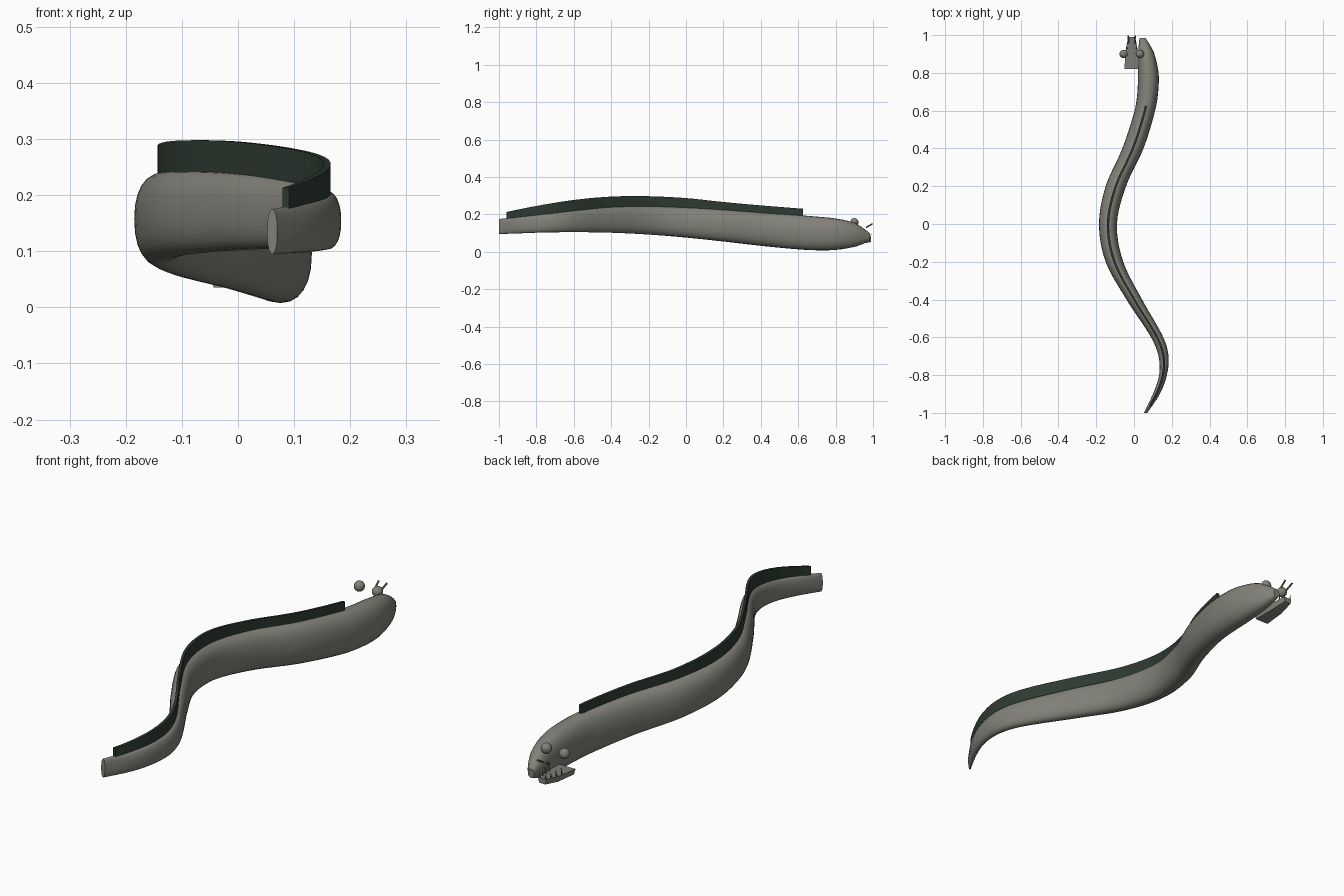
import bpy, bmesh, math
from mathutils import Vector

if "Cube" in bpy.data.objects:
    bpy.data.objects.remove(bpy.data.objects["Cube"])


def material(name, rgb):
    m = bpy.data.materials.new(name)
    m.diffuse_color = (*rgb, 1)
    m.use_nodes = True
    m.node_tree.nodes["Principled BSDF"].inputs["Base Color"].default_value = m.diffuse_color
    return m


GREY = material("grey_skin", (0.22, 0.22, 0.19))
DARK = material("dark_green_fin", (0.026, 0.042, 0.03))

# Body stations: y, left x, right x, bottom z, top z
STATIONS = [
    (-1.0, 0.052, 0.070, 0.095, 0.175), (-0.9, 0.100, 0.137, 0.098, 0.186),
    (-0.8, 0.133, 0.174, 0.102, 0.197), (-0.7, 0.130, 0.183, 0.104, 0.208),
    (-0.6, 0.090, 0.155, 0.105, 0.220), (-0.4, -0.040, 0.043, 0.102, 0.239),
    (-0.2, -0.150, -0.057, 0.092, 0.243), (0.0, -0.185, -0.090, 0.076, 0.237),
    (0.2, -0.150, -0.042, 0.055, 0.225), (0.4, -0.062, 0.050, 0.032, 0.210),
    (0.6, 0.003, 0.112, 0.013, 0.196), (0.7, 0.018, 0.128, 0.008, 0.188),
    (0.8, 0.021, 0.130, 0.010, 0.178), (0.9, 0.022, 0.108, 0.026, 0.155),
    (0.95, 0.025, 0.084, 0.043, 0.125), (0.985, 0.030, 0.060, 0.060, 0.097),
]
# Dorsal fin crest: y, z
CREST = [(-0.96, 0.213), (-0.8, 0.245), (-0.6, 0.277), (-0.4, 0.295), (-0.2, 0.297),
         (0.0, 0.287), (0.2, 0.266), (0.4, 0.248), (0.625, 0.230)]


def sample(rows, y):
    """Smooth cubic interpolation of table rows at a given y."""
    n = len(rows)
    i = max(k for k in range(n - 1) if rows[k][0] <= y or k == 0)
    a, b = rows[i], rows[i + 1]
    p, q = rows[max(i - 1, 0)], rows[min(i + 2, n - 1)]
    h = b[0] - a[0]
    t = (y - a[0]) / h
    out = []
    for c in range(1, len(a)):
        m0 = (b[c] - p[c]) / (b[0] - p[0]) * h
        m1 = (q[c] - a[c]) / (q[0] - a[0]) * h
        out.append((2*t**3 - 3*t**2 + 1) * a[c] + (t**3 - 2*t**2 + t) * m0
                   + (3*t**2 - 2*t**3) * b[c] + (t**3 - t**2) * m1)
    return out


def loft(name, rings, mat, smooth=True):
    """Skin a list of equal-sized closed rings and cap both ends."""
    bm = bmesh.new()
    vs = [[bm.verts.new(p) for p in ring] for ring in rings]
    n = len(rings[0])
    for a, b in zip(vs, vs[1:]):
        for k in range(n):
            bm.faces.new((a[k], a[(k + 1) % n], b[(k + 1) % n], b[k]))
    bm.faces.new(vs[0])
    bm.faces.new(vs[-1])
    bmesh.ops.recalc_face_normals(bm, faces=bm.faces)
    me = bpy.data.meshes.new(name)
    bm.to_mesh(me)
    bm.free()
    me.materials.append(mat)
    ob = bpy.data.objects.new(name, me)
    bpy.context.collection.objects.link(ob)
    if smooth:
        bpy.ops.object.select_all(action='DESELECT')
        ob.select_set(True)
        bpy.context.view_layer.objects.active = ob
        bpy.ops.object.shade_smooth_by_angle(angle=math.radians(40))
    return ob


def tube(name, start, end, r0, r1):
    """Small tapered cylinder between two points."""
    a, b = Vector(start), Vector(end)
    rot = (b - a).to_track_quat('Z', 'Y')
    rings = [[p + rot @ Vector((r * math.cos(k * math.tau / 8), r * math.sin(k * math.tau / 8), 0))
              for k in range(8)] for p, r in ((a, r0), (b, r1))]
    return loft(name, rings, GREY)


# Body: rounded, slightly squared cross-sections along the winding path
def body_ring(y, n=24, power=0.88):
    x0, x1, z0, z1 = sample(STATIONS, y)
    ring = []
    for k in range(n):
        a = math.tau * k / n
        c, s = math.cos(a), math.sin(a)
        ring.append(((x0 + x1) / 2 + (x1 - x0) / 2 * math.copysign(abs(c) ** power, c), y,
                     (z0 + z1) / 2 + (z1 - z0) / 2 * math.copysign(abs(s) ** power, s)))
    return ring


loft("body", [body_ring(-1 + 1.985 * i / 80) for i in range(81)], GREY)

# Dorsal fin: thin ribbon following the back
fin = []
for i in range(49):
    y = -0.96 + 1.585 * i / 48
    x0, x1, z0, z1 = sample(STATIONS, y)
    x, top, w = (x0 + x1) / 2, sample(CREST, y)[0], 0.006
    fin.append([(x - w, y, z1 - 0.015), (x + w, y, z1 - 0.015), (x + w, y, top), (x - w, y, top)])
loft("dorsal_fin", fin, DARK, smooth=False)

# Lower jaw: tapered wedge
HEAD_X = -0.012
jaw = []
for y, w, z0, z1 in ((0.82, 0.039, 0.035, 0.06), (0.92, 0.032, 0.04, 0.066), (0.99, 0.019, 0.052, 0.074)):
    jaw.append([(HEAD_X - w * 0.8, y, z0), (HEAD_X + w * 0.8, y, z0),
                (HEAD_X + w, y, z1), (HEAD_X - w, y, z1)])
loft("lower_jaw", jaw, GREY, smooth=False)

# Paired head details
for side, label in ((-1, "left"), (1, "right")):
    bpy.ops.mesh.primitive_uv_sphere_add(segments=16, ring_count=10, radius=0.022,
                                         location=(HEAD_X + side * 0.043, 0.9, 0.158))
    eye = bpy.context.object
    eye.name = label + "_eye"
    eye.data.materials.append(GREY)
    bpy.ops.object.shade_smooth()
    tube(label + "_nostril", (HEAD_X + side * 0.015, 0.963, 0.13),
         (HEAD_X + side * 0.019, 0.997, 0.15), 0.004, 0.004)
    for i in range(4):
        y, x = 0.9 + 0.028 * i, HEAD_X + side * (0.03 - 0.005 * i)
        tube(f"{label}_tooth_{i + 1}", (x, y, 0.064), (x, y + 0.006, 0.094), 0.004, 0.001)
